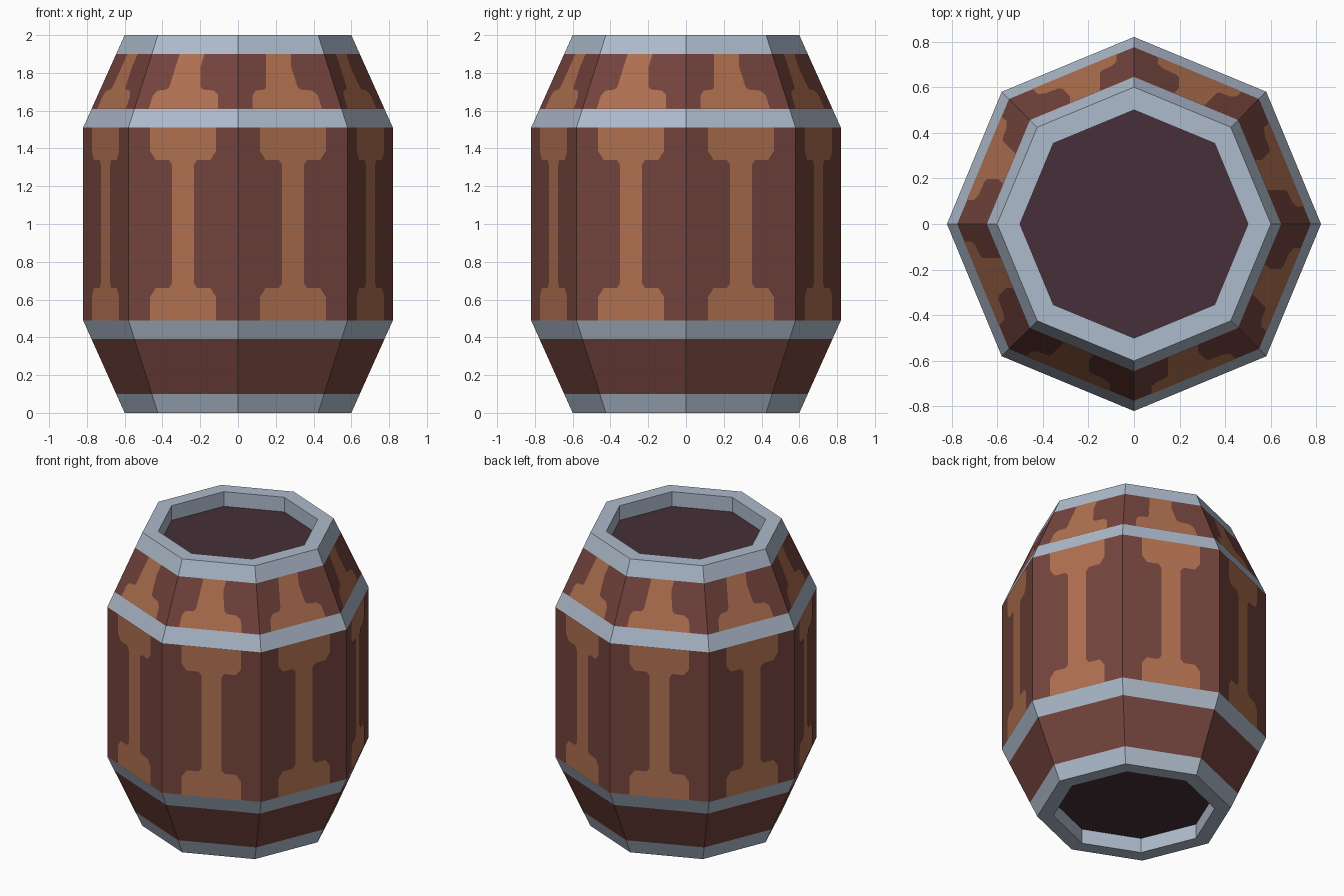
import bpy
import math
from mathutils import Vector

if "Cube" in bpy.data.objects:
    bpy.data.objects.remove(bpy.data.objects["Cube"])

SIDES = 8
R_END, R_MID = 0.60, 0.82      # outer radius at the ends and along the middle
Z_LOW, Z_HIGH, HEIGHT = 0.49, 1.51, 2.0
R_IN, RECESS, HOOP = 0.50, 0.10, 0.10


def material(name, srgb):
    m = bpy.data.materials.new(name)
    lin = [((c / 255 + 0.055) / 1.055) ** 2.4 for c in srgb]
    m.diffuse_color = (*lin, 1.0)
    m.use_nodes = True
    m.node_tree.nodes["Principled BSDF"].inputs["Base Color"].default_value = m.diffuse_color
    return m


DARK = material("dark_wood", (116, 68, 61))
LIGHT = material("light_wood", (175, 112, 80))
STEEL = material("hoop_steel", (174, 187, 204))
HEAD = material("barrel_head_wood", (70, 47, 56))


def make_object(name, verts, faces, mat):
    me = bpy.data.meshes.new(name)
    me.from_pydata(verts, [], faces)
    me.materials.append(mat)
    me.update()
    ob = bpy.data.objects.new(name, me)
    bpy.context.collection.objects.link(ob)
    return ob


def corner(i, r, z):
    a = 2 * math.pi * i / SIDES
    return Vector((r * math.cos(a), r * math.sin(a), z))


def radius(z):
    """Outer radius of the barrel at a height."""
    if z < Z_LOW:
        return R_END + (R_MID - R_END) * z / Z_LOW
    if z > Z_HIGH:
        return R_END + (R_MID - R_END) * (HEIGHT - z) / (HEIGHT - Z_HIGH)
    return R_MID


def ring(name, profile, mat):
    """Sweep a (radius, z) profile around the octagon."""
    verts = [corner(i, r, z) for r, z in profile for i in range(SIDES)]
    faces = []
    for k in range(len(profile) - 1):
        for i in range(SIDES):
            j = (i + 1) % SIDES
            a, b = k * SIDES, (k + 1) * SIDES
            faces.append((a + i, a + j, b + j, b + i))
    make_object(name, verts, faces, mat)


def wall(name, z0, z1, mat):
    ring(name, [(radius(z0), z0), (radius(z1), z1)], mat)


# Staves and hoops
wall("lower_staves", HOOP, Z_LOW - HOOP, DARK)
wall("lower_hoop", Z_LOW - HOOP, Z_LOW, STEEL)
wall("middle_staves", Z_LOW, Z_HIGH, DARK)
wall("upper_hoop", Z_HIGH, Z_HIGH + HOOP, STEEL)
wall("upper_staves", Z_HIGH + HOOP, HEIGHT - HOOP, DARK)

# End rims with recessed inner walls
ring("bottom_rim", [(R_IN, RECESS), (R_IN, 0), (R_END, 0), (radius(HOOP), HOOP)], STEEL)
ring("top_rim", [(radius(HEIGHT - HOOP), HEIGHT - HOOP), (R_END, HEIGHT),
                 (R_IN, HEIGHT), (R_IN, HEIGHT - RECESS)], STEEL)

# Recessed heads
order = list(range(SIDES))
make_object("top_head", [corner(i, R_IN, HEIGHT - RECESS) for i in order], [order], HEAD)
make_object("bottom_head", [corner(i, R_IN, RECESS) for i in order], [order[::-1]], HEAD)


def inlays(name, outline, place):
    """Thin flat light-wood shapes, one per side, just proud of the staves."""
    verts, faces = [], []
    for i in range(SIDES):
        pts = [place(i, u, v) for u, v in outline]
        n = Vector((0, 0, 0))
        for p, q in zip(pts, pts[1:] + pts[:1]):
            n += p.cross(q)
        n.normalize()
        faces.append(tuple(range(len(verts), len(verts) + len(pts))))
        verts += [p + n * 0.002 for p in pts]
    make_object(name, verts, faces, LIGHT)


# Middle inlay: an I shape with clipped shoulders, (u across, z)
quarter = [(0.80, Z_HIGH), (0.80, 1.385), (0.75, 1.34), (0.63, 1.34), (0.60, 1.315)]
right = [(u, HEIGHT - z) for u, z in quarter] + quarter[::-1]
middle = right + [(1 - u, z) for u, z in right[::-1]]
inlays("middle_inlays", middle,
       lambda i, u, z: corner(i, R_MID, z).lerp(corner(i + 1, R_MID, z), u))


def place_upper(i, u, v):
    """Skewed placement on the tapered face, split along its diagonal."""
    bl, br = corner(i, R_MID, Z_HIGH), corner(i + 1, R_MID, Z_HIGH)
    tl, tr = corner(i, R_END, HEIGHT), corner(i + 1, R_END, HEIGHT)
    if u >= v:
        return bl + (br - bl) * u + (tr - br) * v
    return bl + (tl - bl) * v + (tr - tl) * u


def place_lower(i, u, v):
    """The upper placement turned half a turn."""
    p = place_upper(-i - 1, u, v)
    return Vector((p.x, -p.y, HEIGHT - p.z))


# Tapered inlay: a T shape, (u across, v along the slope)
V0, V1 = HOOP / Z_LOW, 1 - HOOP / Z_LOW
taper = [(0.18, V0), (0.82, V0), (0.82, 0.35), (0.78, 0.40), (0.68, 0.41), (0.66, 0.44),
         (0.66, 0.66), (0.66, V1), (0.35, V1), (0.35, 0.44), (0.33, 0.41),
         (0.22, 0.40), (0.18, 0.35)]
inlays("upper_inlays", taper, place_upper)
inlays("lower_inlays", taper[::-1], place_lower)
